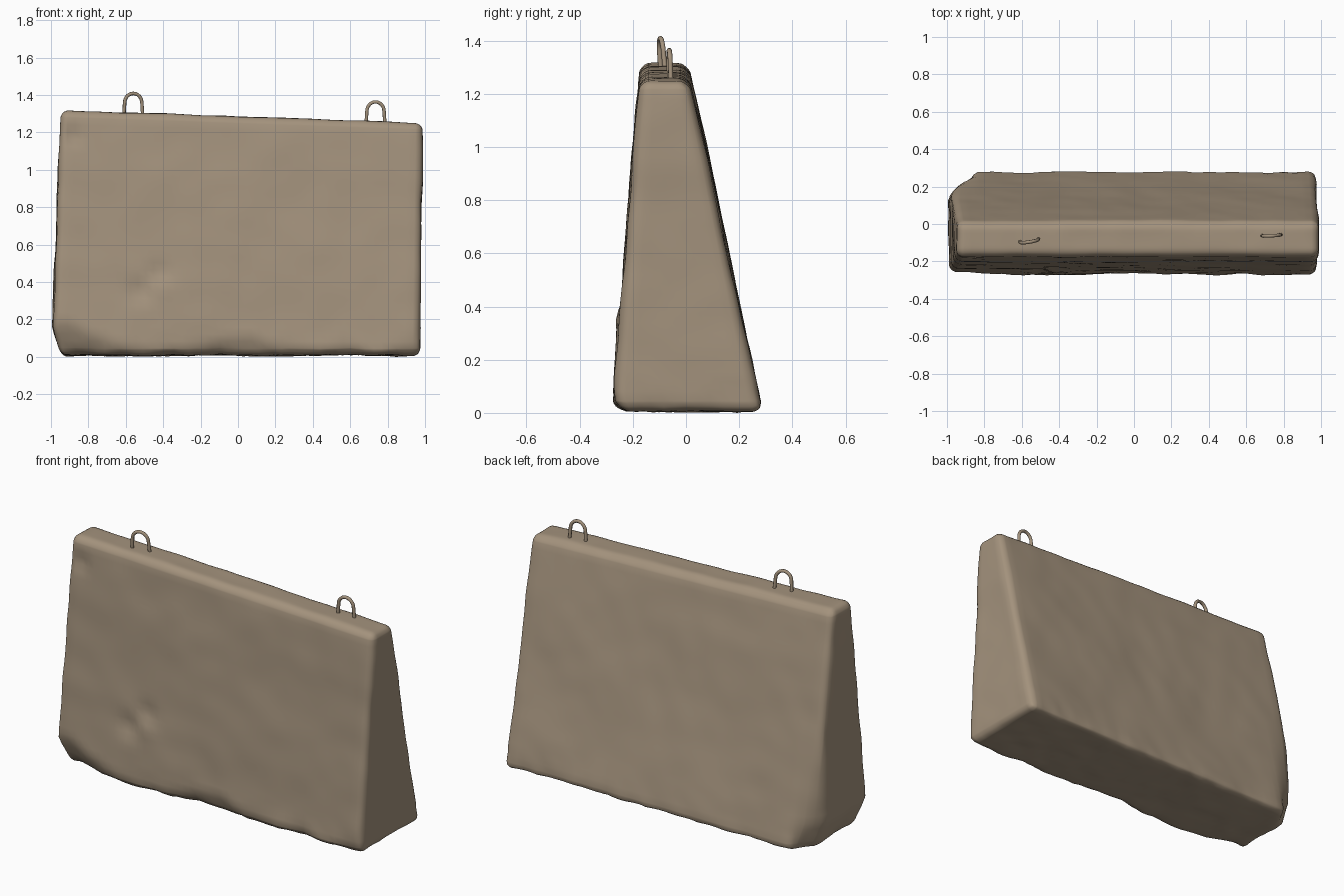
import bpy, bmesh, math
from mathutils import Vector, noise

if "Cube" in bpy.data.objects:
    bpy.data.objects.remove(bpy.data.objects["Cube"])

concrete = bpy.data.materials.new("weathered_concrete")
concrete.diffuse_color = (0.37, 0.29, 0.205, 1)
concrete.use_nodes = True
concrete.node_tree.nodes["Principled BSDF"].inputs["Base Color"].default_value = concrete.diffuse_color


def lerp(a, b, t):
    return a + (b - a) * t


def cut_lines(half, n):
    # even cuts plus extra ones close to both rims for the rounded edges
    cuts = [lerp(-half, half, i / n) for i in range(1, n)]
    for d in (0.012, 0.03):
        cuts += [half - d, d - half]
    return cuts


def bump(x, z, cx, cz, r):
    return math.exp(-((x - cx) ** 2 + (z - cz) ** 2) / (r * r))


def top_z(x):
    return 1.287 - 0.035 * x


# ---- concrete slab: gridded box, tapered, rounded, worn ----
bm = bmesh.new()
bmesh.ops.create_cube(bm, size=2)
HX, HY, HZ = 1.0, 0.27, 0.65
for v in bm.verts:
    v.co = (v.co.x * HX, v.co.y * HY, v.co.z * HZ)
for axis, (half, n) in enumerate(((HX, 48), (HY, 12), (HZ, 34))):
    for c in cut_lines(half, n):
        normal = Vector((0, 0, 0))
        normal[axis] = 1
        bmesh.ops.bisect_plane(bm, geom=bm.verts[:] + bm.edges[:] + bm.faces[:],
                               plane_co=normal * c, plane_no=normal)

for v in bm.verts:
    # taper and rounding
    t = (v.co.z + HZ) / (2 * HZ)
    front = lerp(-0.277, -0.175, t)
    back = lerp(0.285, 0.013, t)
    hy = (back - front) / 2
    p = Vector((v.co.x, v.co.y / HY * hy, v.co.z))
    r = 0.045
    box = Vector((HX, hy, HZ))
    inner = Vector([max(-(b - r), min(b - r, c)) for b, c in zip(box, p)])
    d = p - inner
    if d.length > 1e-6:
        p = inner + d.normalized() * min(r, max(abs(c) for c in d))
    t = (p.z + HZ) / (2 * HZ)
    left, right = lerp(-1.0, -0.948, t), lerp(0.972, 0.99, t)
    x = lerp(left, right, (p.x + 1) / 2)
    z = lerp(0.008, top_z(x), t)
    y = p.y + (front + back) / 2
    # crumbled lower front rim
    chip = 0.045 + 0.13 * math.exp(-((x + 0.95) / 0.25) ** 2) \
        + 0.06 * math.exp(-(x / 0.22) ** 2) + 0.03 * noise.noise(Vector((x * 6, 0, 3)))
    if z < chip and y < 0:
        y += (chip - z) * 0.5 * min(1, -y / 0.2)
    # knocked-off lower left and rear left corners
    if x < -0.85:
        w = (-0.85 - x) / 0.15
        x += w * max(0, 0.16 - z) * 0.35
        x += w * max(0, y - 0.13) * 0.5
        y -= w * max(0, y - 0.15) * 0.45
    # dents on the front face
    if y < front + 0.06:
        y += 0.022 * bump(x, z, -0.52, 0.35, 0.06) + 0.018 * bump(x, z, -0.42, 0.45, 0.05)
        y -= 0.010 * bump(x, z, -0.42, 0.36, 0.05)
        y += 0.022 * bump(x, z, -0.88, 1.18, 0.04)
    v.co = (x, y, z)

# uneven weathered surface
bm.normal_update()
moved = []
for v in bm.verts:
    c = v.co
    rim = max(0, 1 - c.z / 0.2)
    amount = 0.008 * noise.noise(c * 2.6) + 0.004 * noise.noise(c * 7 + Vector((5, 2, 9)))
    amount += 0.009 * rim * noise.noise(c * 13)
    moved.append(c + v.normal * amount)
for v, c in zip(bm.verts, moved):
    v.co = (max(-1, min(1, c.x)), c.y, max(0, c.z))
mesh = bpy.data.meshes.new("concrete_slab")
bm.to_mesh(mesh)
bm.free()
mesh.materials.append(concrete)
mesh.shade_smooth()
slab = bpy.data.objects.new("concrete_slab", mesh)
bpy.context.collection.objects.link(slab)


# ---- lifting loops: bent rods set into the top ----
def lifting_loop(name, cx, cy, lean, turn):
    curve = bpy.data.curves.new(name, 'CURVE')
    curve.dimensions = '3D'
    curve.bevel_depth = 0.0095
    curve.bevel_resolution = 2
    curve.use_fill_caps = True
    base = top_z(cx)
    pts = [(-0.052, -0.04)]
    for i in range(13):
        a = math.pi * (1 - i / 12)
        pts.append((0.046 * math.cos(a), 0.052 + 0.05 * math.sin(a)))
    pts.append((0.052, -0.04))
    spline = curve.splines.new('POLY')
    spline.points.add(len(pts) - 1)
    for sp, (u, h) in zip(spline.points, pts):
        sp.co = (cx + u, cy + u * turn + h * lean, base + h, 1)
    curve.materials.append(concrete)
    obj = bpy.data.objects.new(name, curve)
    bpy.context.collection.objects.link(obj)
    # turn the rod into a smooth mesh
    bpy.ops.object.select_all(action='DESELECT')
    obj.select_set(True)
    bpy.context.view_layer.objects.active = obj
    bpy.ops.object.convert(target='MESH')
    bpy.ops.object.shade_smooth_by_angle(angle=math.radians(50))


lifting_loop("left_lifting_loop", -0.56, -0.088, -0.08, 0.16)
lifting_loop("right_lifting_loop", 0.735, -0.06, -0.03, 0.06)
